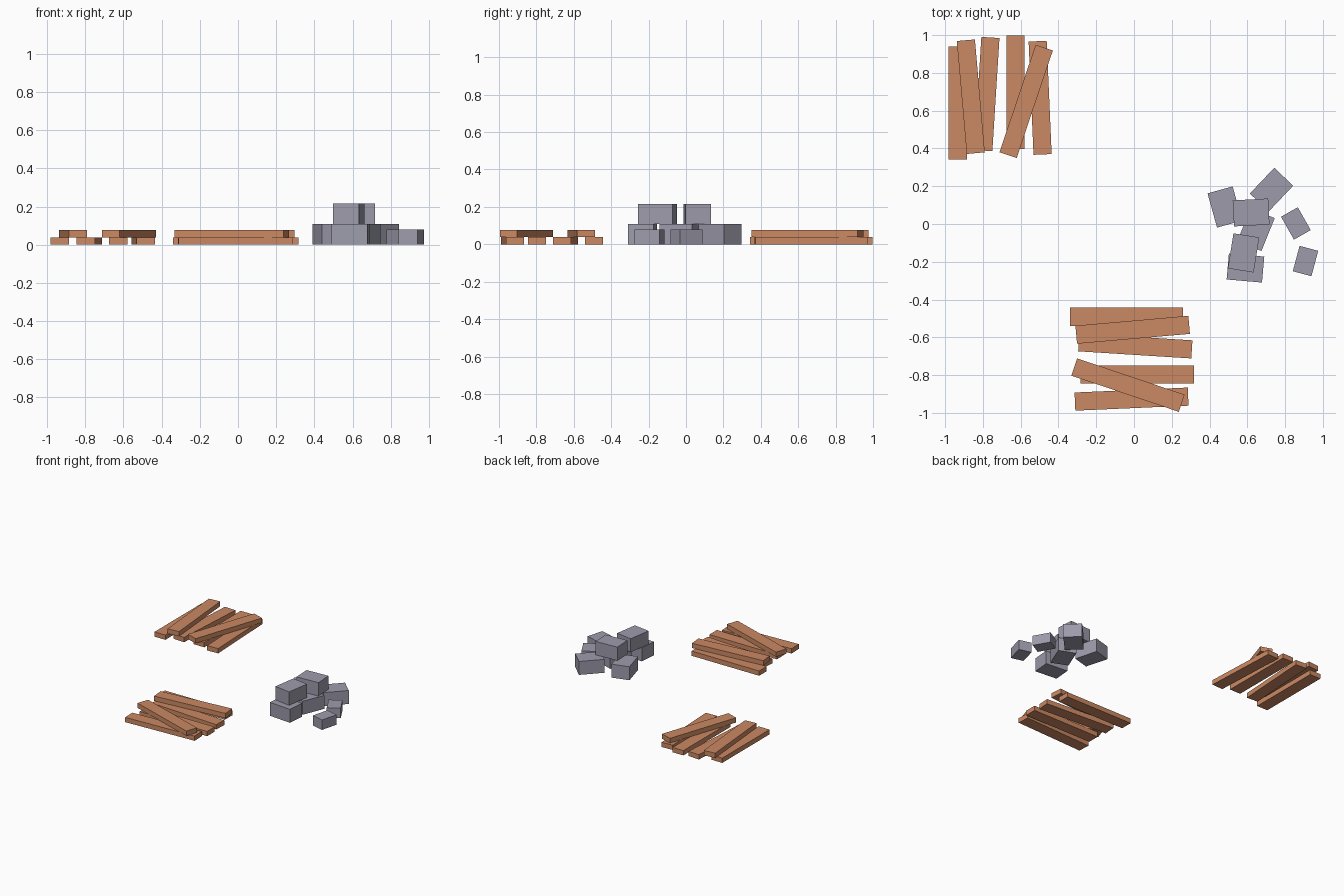
import bpy
import math
from mathutils import Matrix, Vector

if "Cube" in bpy.data.objects:
    bpy.data.objects.remove(bpy.data.objects["Cube"])


def material(name, colour):
    mat = bpy.data.materials.new(name)
    mat.use_nodes = True
    mat.diffuse_color = (*colour, 1)
    mat.node_tree.nodes["Principled BSDF"].inputs["Base Color"].default_value = (*colour, 1)
    return mat


wood = material("warm_wood", (0.60, 0.25, 0.125))
rock = material("grey_stone", (0.34, 0.33, 0.41))


def block(name, mat, size, x, y, bottom, angle):
    """Box standing on the height 'bottom', turned about z by 'angle' degrees."""
    bpy.ops.mesh.primitive_cube_add(size=1)
    obj = bpy.context.object
    obj.name = name
    turn = Matrix.Rotation(math.radians(angle), 4, "Z")
    obj.data.transform(turn @ Matrix.Diagonal((*size, 1)))
    obj.location = (x, y, bottom + size[2] / 2)
    obj.data.materials.append(mat)


# Plank pile: x, y, angle, layer
PLANK = (0.6, 0.096, 0.0385)
planks = [
    (-0.04, -0.491, 0, 0),
    (-0.007, -0.56, 5, 1),
    (0.007, -0.645, -3.6, 0),
    (0.017, -0.797, 0, 0),
    (-0.032, -0.853, -18.6, 1),
    (-0.013, -0.927, 2.5, 0),
]

# The back pile is the front pile turned a quarter and moved
quarter = Matrix.Rotation(math.radians(90), 3, "Z")
shift = Vector((-1.424, 0.681, 0))
for i, (x, y, angle, layer) in enumerate(planks, 1):
    bottom = layer * PLANK[2]
    block(f"front_plank_{i}", wood, PLANK, x, y, bottom, angle)
    spot = quarter @ Vector((x, y, 0)) + shift
    block(f"back_plank_{i}", wood, PLANK, spot.x, spot.y, bottom, angle + 90)

# Stone pile: x, y, angle, layer, scale
STONE = Vector((0.138, 0.188, 0.108))
stones = [
    (0.481, 0.09, 15.6, 0, 1),
    (0.728, 0.182, -43.5, 0, 1),
    (0.646, -0.03, -22, 0, 1),
    (0.59, -0.233, 85, 0, 1),
    (0.62, 0.061, 93, 1, 1),
    (0.58, -0.153, -9, 1, 1),
    (0.857, 0.003, 29.5, 0, 0.74),
    (0.908, -0.196, -15, 0, 0.74),
]
for i, (x, y, angle, layer, scale) in enumerate(stones, 1):
    block(f"stone_{i}", rock, STONE * scale, x, y, layer * STONE.z, angle)
